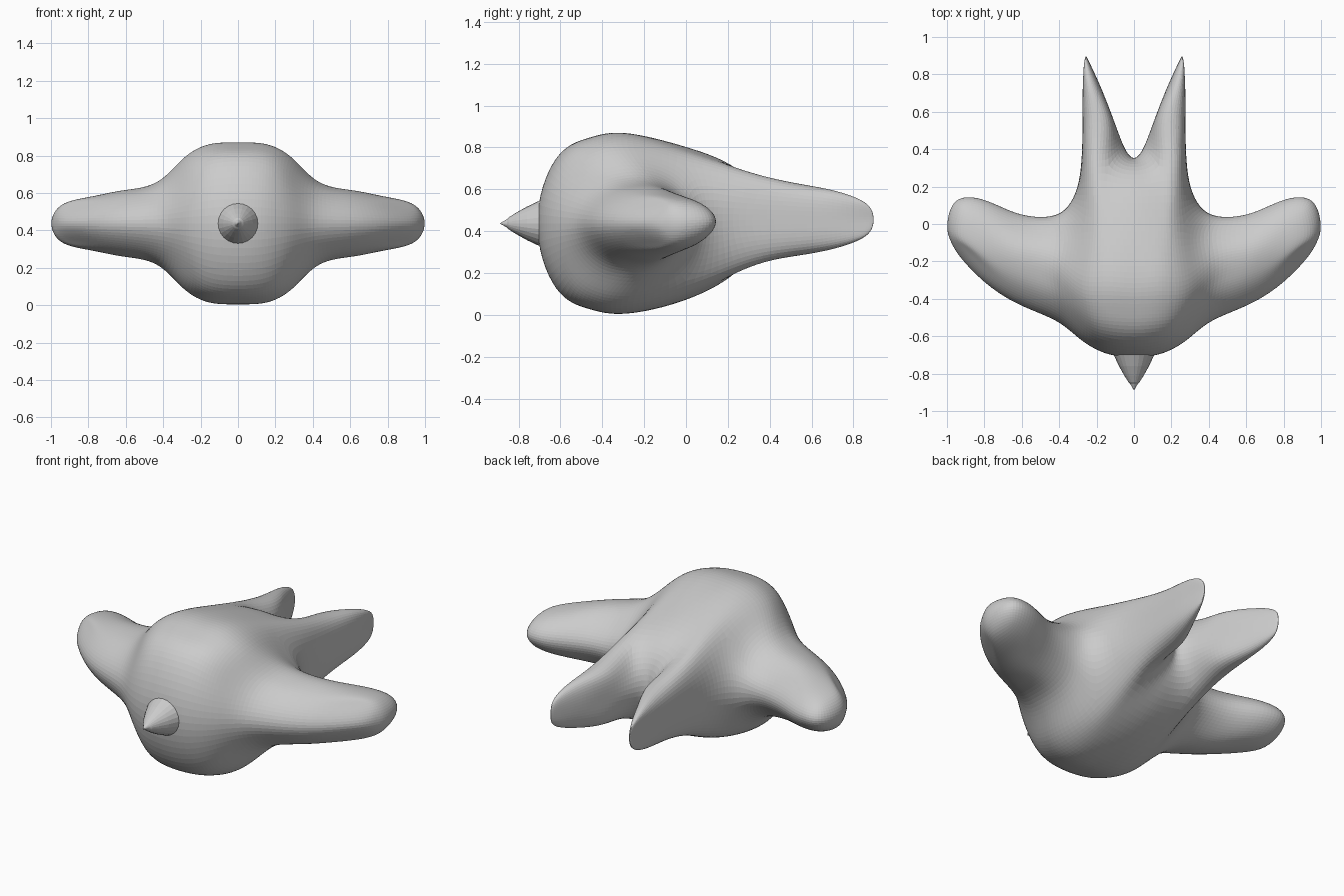
import bpy, bmesh, math

if "Cube" in bpy.data.objects:
    bpy.data.objects.remove(bpy.data.objects["Cube"])

MID = 0.437  # height of the symmetry plane

# Upper surface of the right half: columns running front to back, (x, y, height above mid plane)
body_cols = [
    [(0, -.622, .308), (0, -.465, .408), (0, -.29, .431), (0, 0, .365), (0, .265, .225)],
    [(.15, -.605, .292), (.15, -.46, .397), (.15, -.28, .422), (.145, 0, .35), (.135, .31, .21),
     (.135, .54, .15), (.196, .72, .119), (.241, .85, .075)],
    [(.27, -.55, .23), (.285, -.43, .325), (.29, -.27, .346), (.265, 0, .275), (.252, .30, .19),
     (.249, .54, .147), (.261, .72, .116), (.266, .852, .075)],
]
wing_cols = [
    [(.41, -.435, .16), (.43, -.31, .212), (.43, -.17, .215), (.42, -.035, .14)],
    [(.58, -.365, .123), (.60, -.25, .17), (.62, -.13, .172), (.62, -.02, .115)],
    [(.75, -.275, .102), (.77, -.18, .14), (.79, -.07, .14), (.79, .05, .10)],
    [(.885, -.155, .086), (.93, -.09, .10), (.94, -.01, .098), (.915, .075, .08)],
]
cols = body_cols + wing_cols

# Outline seen from above, from beak round the wing and tail to the notch
rim_keys = ([(i, 0) for i in range(7)] + [(6, 1), (6, 2)] + [(i, 3) for i in range(6, 1, -1)]
            + [(2, j) for j in range(4, 8)] + [(1, j) for j in range(7, 3, -1)] + [(0, 4)])
rim_xy = [(0, -.71), (.14, -.695), (.28, -.622), (.41, -.522), (.60, -.437), (.78, -.325), (.92, -.19),
          (.975, -.10), (.998, -.01), (.95, .125), (.80, .127), (.63, .06), (.47, .038), (.36, .09),
          (.29, .25), (.275, .52), (.274, .72), (.262, .876), (.242, .87), (.172, .72), (.105, .54),
          (.05, .41), (0, .352)]
cells = ([(i, j) for i in (0, 1) for j in range(4)]
         + [(i, j) for i in range(2, 6) for j in range(3)] + [(1, j) for j in (4, 5, 6)])


def build_cage():
    bm = bmesh.new()
    found = {}

    def vert(x, y, h):
        key = (round(x, 4), round(y, 4), round(h, 4))
        if key not in found:
            lift = .018 * min(1, max(0, y / .3))
            found[key] = bm.verts.new((x, y, MID + lift + h))
        return found[key]

    for sx in (1, -1):
        for sz in (1, -1):
            def top(k):
                x, y, h = cols[k[0]][k[1]]
                return vert(sx * x, y, sz * h)
            for i, j in cells:
                bm.faces.new([top(k) for k in ((i, j), (i + 1, j), (i + 1, j + 1), (i, j + 1))])
            for n in range(len(rim_xy) - 1):
                (xa, ya), (xb, yb) = rim_xy[n], rim_xy[n + 1]
                bm.faces.new([top(rim_keys[n]), top(rim_keys[n + 1]),
                              vert(sx * xb, yb, 0), vert(sx * xa, ya, 0)])
    bmesh.ops.recalc_face_normals(bm, faces=bm.faces)
    return bm


def fit_to_limit(bm, rounds=8):
    """Push the cage outward so the subdivided surface passes through the given points."""
    goal = {v: v.co.copy() for v in bm.verts}
    for _ in range(rounds):
        step = {}
        for v in bm.verts:
            n = len(v.link_edges)
            near = [e.other_vert(v) for e in v.link_edges]
            s = v.co * n * n
            for w in near:
                s = s + w.co * 4
            for f in v.link_faces:
                for w in f.verts:
                    if w is not v and w not in near:
                        s = s + w.co
            step[v] = goal[v] - s / (n * (n + 5))
        for v, d in step.items():
            v.co += d


def make_object(name, bm):
    mesh = bpy.data.meshes.new(name)
    bm.to_mesh(mesh)
    bm.free()
    ob = bpy.data.objects.new(name, mesh)
    bpy.context.collection.objects.link(ob)
    return ob


# Body with wings and forked tail
bm = build_cage()
fit_to_limit(bm)
body = make_object("bird_body", bm)
sub = body.modifiers.new("smooth", 'SUBSURF')
sub.levels = sub.render_levels = 3

# Beak: turned cone with a small pointed tip
bm = bmesh.new()
SIDES = 24
profile = [(-.69, .108), (-.705, .106), (-.76, .08), (-.81, .052), (-.845, .03), (-.855, .02)]
rings = [[bm.verts.new((r * math.cos(a), y, MID + r * math.sin(a)))
          for a in (2 * math.pi * k / SIDES for k in range(SIDES))] for y, r in profile]
tip = bm.verts.new((0, -.89, MID))
bm.faces.new(rings[0])
for k in range(SIDES):
    m = (k + 1) % SIDES
    for a, b in zip(rings, rings[1:]):
        bm.faces.new((a[k], a[m], b[m], b[k]))
    bm.faces.new((rings[-1][k], rings[-1][m], tip))
bmesh.ops.recalc_face_normals(bm, faces=bm.faces)
make_object("beak", bm)
